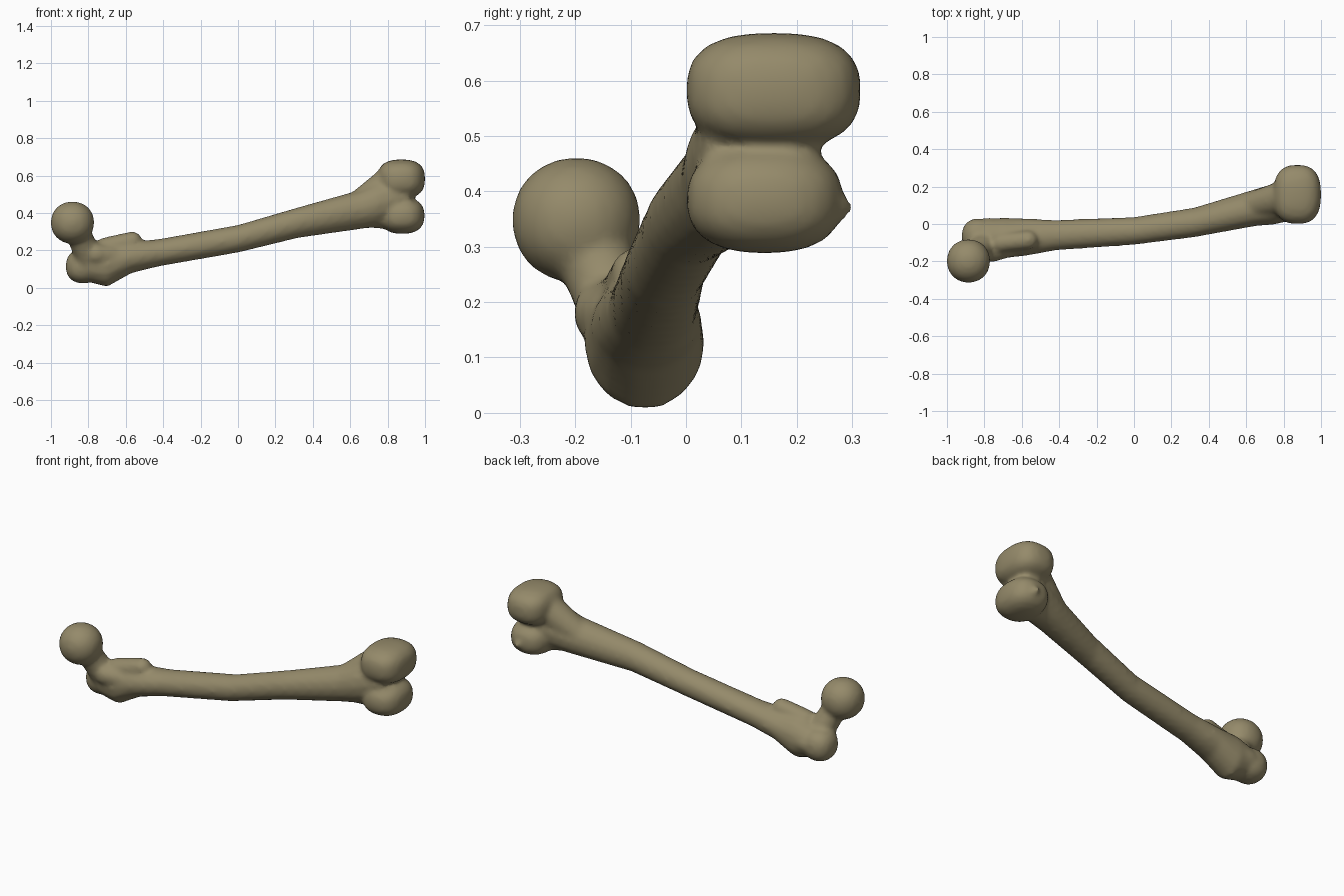
import bpy, bmesh, math
from mathutils import Vector

if "Cube" in bpy.data.objects:
    bpy.data.objects.remove(bpy.data.objects["Cube"])

bm = bmesh.new()


def loft(rings, sides=14):
    """Closed tube through elliptical rings (x, y, z, ry, rz)."""
    loops = []
    for x, y, z, ry, rz in rings:
        loops.append([bm.verts.new((x, y + ry * math.cos(2 * math.pi * i / sides),
                                    z + rz * math.sin(2 * math.pi * i / sides)))
                      for i in range(sides)])
    for a, b in zip(loops, loops[1:]):
        for i in range(sides):
            j = (i + 1) % sides
            bm.faces.new((a[i], a[j], b[j], b[i]))
    bm.faces.new(loops[0][::-1])
    bm.faces.new(loops[-1])


def blob(center, radii, power=2.0):
    """Rounded lump; a higher power makes it boxier."""
    for v in bmesh.ops.create_icosphere(bm, subdivisions=3, radius=1)["verts"]:
        n = sum(abs(c) ** power for c in v.co) ** (-1 / power)
        v.co = Vector(center) + Vector([c * n * r for c, r in zip(v.co, radii)])


def taper(a, b, ra, rb):
    """Round bar from a to b with rounded ends."""
    a, b = Vector(a), Vector(b)
    rot = (b - a).to_track_quat('Z', 'Y').to_matrix().to_4x4()
    rot.translation = (a + b) / 2
    bmesh.ops.create_cone(bm, cap_ends=True, segments=14, radius1=ra, radius2=rb,
                          depth=(b - a).length, matrix=rot)
    blob(a, (ra,) * 3)
    blob(b, (rb,) * 3)


# bowed shaft
loft([(-0.87, -0.06, 0.12, 0.05, 0.06), (-0.80, -0.075, 0.12, 0.10, 0.09),
      (-0.70, -0.075, 0.125, 0.11, 0.122), (-0.57, -0.07, 0.162, 0.10, 0.085),
      (-0.42, -0.06, 0.188, 0.082, 0.074), (0.0, -0.037, 0.262, 0.075, 0.075),
      (0.32, 0.008, 0.348, 0.08, 0.083), (0.65, 0.088, 0.418, 0.10, 0.106),
      (0.74, 0.105, 0.445, 0.11, 0.122), (0.86, 0.13, 0.48, 0.11, 0.13),
      (0.92, 0.13, 0.48, 0.09, 0.10)])

# ball head and neck
blob((-0.885, -0.198, 0.348), (0.117, 0.117, 0.114), 2.1)
taper((-0.86, -0.18, 0.31), (-0.79, -0.10, 0.14), 0.066, 0.075)

# large outer knob, front swelling and rear ridge
blob((-0.83, -0.065, 0.115), (0.092, 0.095, 0.092), 2.3)
taper((-0.76, -0.145, 0.18), (-0.66, -0.12, 0.17), 0.06, 0.055)
taper((-0.78, -0.01, 0.12), (-0.50, -0.01, 0.15), 0.045, 0.03)
# small inner knob
taper((-0.71, -0.10, 0.215), (-0.565, -0.085, 0.25), 0.055, 0.052)

# two condyles at the knee end
blob((0.873, 0.158, 0.582), (0.127, 0.158, 0.104), 2.7)
blob((0.878, 0.142, 0.385), (0.120, 0.142, 0.097), 2.5)
taper((0.89, 0.20, 0.385), (0.90, 0.28, 0.37), 0.075, 0.022)
# flares joining shaft and condyles
taper((0.64, 0.10, 0.44), (0.83, 0.15, 0.57), 0.075, 0.095)
taper((0.64, 0.08, 0.40), (0.83, 0.13, 0.40), 0.075, 0.09)

bmesh.ops.recalc_face_normals(bm, faces=bm.faces)
mesh = bpy.data.meshes.new("thigh_bone")
bm.to_mesh(mesh)
bm.free()
bone = bpy.data.objects.new("thigh_bone", mesh)
bpy.context.collection.objects.link(bone)

mat = bpy.data.materials.new("old bone")
mat.diffuse_color = (0.30, 0.255, 0.145, 1)
mat.use_nodes = True
mat.node_tree.nodes["Principled BSDF"].inputs["Base Color"].default_value = mat.diffuse_color
mesh.materials.append(mat)

# fuse the lumps into one skin and soften the joins
remesh = bone.modifiers.new("fuse", 'REMESH')
remesh.mode = 'VOXEL'
remesh.voxel_size = 0.013
remesh.use_smooth_shade = True
soft = bone.modifiers.new("soften", 'SMOOTH')
soft.factor = 0.5
soft.iterations = 8
